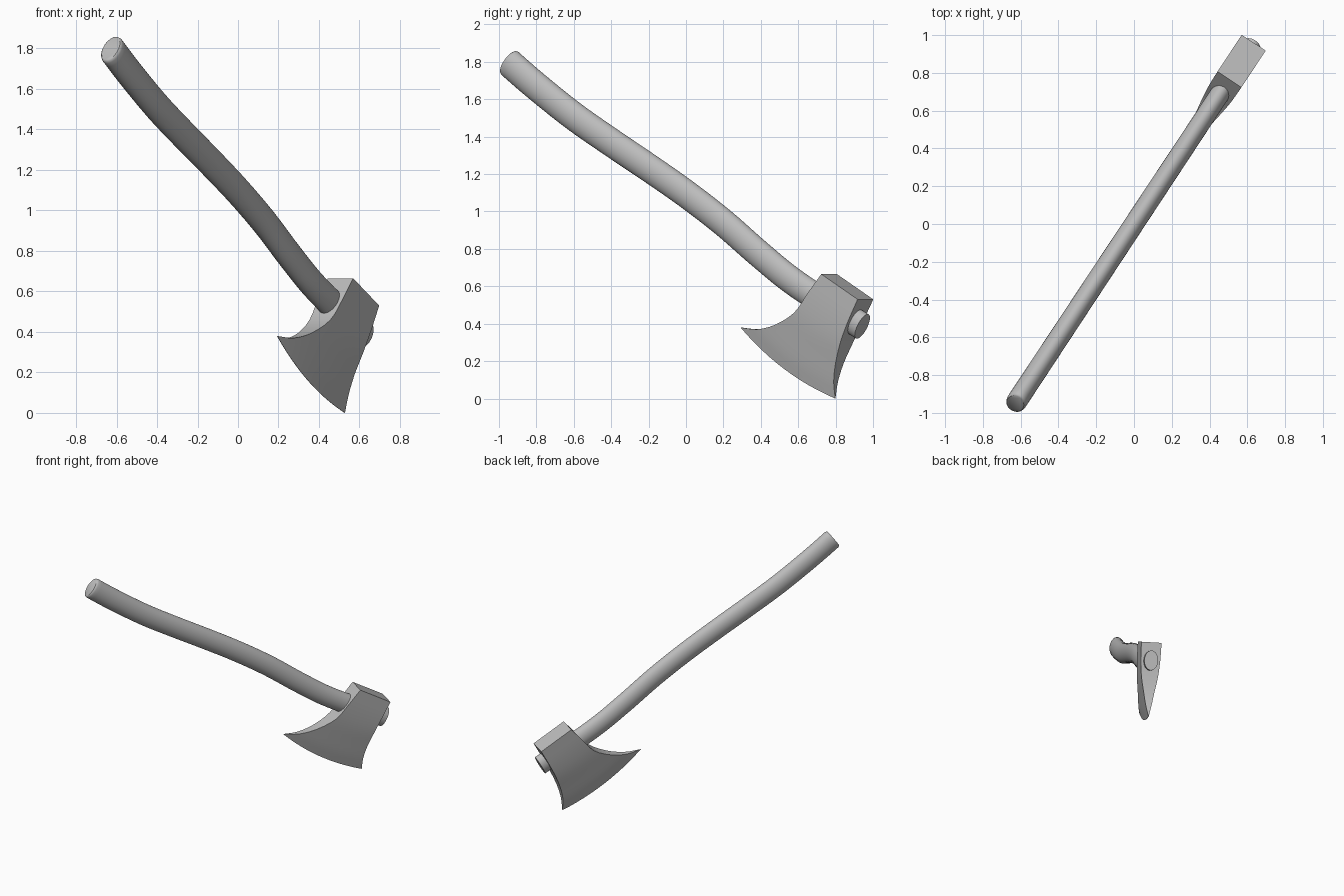
import bpy, bmesh, math
from mathutils import Vector, Matrix

cube = bpy.data.objects.get("Cube")
if cube:
    bpy.data.objects.remove(cube, do_unlink=True)

TURN = Matrix.Rotation(math.radians(56.55), 4, 'Z')

grey = bpy.data.materials.new("plain grey")
grey.use_nodes = True
grey.diffuse_color = (0.5, 0.5, 0.5, 1)
grey.node_tree.nodes["Principled BSDF"].inputs["Base Color"].default_value = (0.5, 0.5, 0.5, 1)


def spline(points, steps):
    """Smooth curve through the points (Catmull-Rom)."""
    pts = [Vector(p) for p in points]
    pts = [2 * pts[0] - pts[1]] + pts + [2 * pts[-1] - pts[-2]]
    out = []
    for a, b, c, d in zip(pts, pts[1:], pts[2:], pts[3:]):
        for i in range(steps):
            s = i / steps
            out.append(0.5 * (2 * b + (c - a) * s + (2 * a - 5 * b + 4 * c - d) * s ** 2
                              + (3 * b - a - 3 * c + d) * s ** 3))
    return out + [pts[-2]]


def loft(name, rings, angle):
    """Skin closed rings and cap both ends."""
    bm = bmesh.new()
    loops = [[bm.verts.new(p) for p in ring] for ring in rings]
    n = len(loops[0])
    for a, b in zip(loops, loops[1:]):
        for i in range(n):
            j = (i + 1) % n
            bm.faces.new((a[i], a[j], b[j], b[i]))
    bm.faces.new(loops[0])
    bm.faces.new(loops[-1])
    bmesh.ops.recalc_face_normals(bm, faces=bm.faces)
    bm.transform(TURN)
    mesh = bpy.data.meshes.new(name)
    bm.to_mesh(mesh)
    bm.free()
    mesh.materials.append(grey)
    obj = bpy.data.objects.new(name, mesh)
    bpy.context.collection.objects.link(obj)
    bpy.ops.object.select_all(action='DESELECT')
    obj.select_set(True)
    bpy.context.view_layer.objects.active = obj
    bpy.ops.object.shade_smooth_by_angle(angle=math.radians(angle))
    return obj


# Handle: oval section swept along a gently wavy centre line, through the head
path = spline([(-1.14, 0, 1.80), (-0.96, 0, 1.67), (-0.72, 0, 1.51), (-0.48, 0, 1.37),
               (-0.24, 0, 1.235), (0, 0, 1.095), (0.24, 0, 0.94), (0.48, 0, 0.765),
               (0.72, 0, 0.605), (1.13, 0, 0.385)], 5)
SIDES = 32


def oval(centre, tangent, scale):
    up = Vector((-tangent.z, 0, tangent.x))
    ring = []
    for i in range(SIDES):
        a = math.tau * i / SIDES
        ring.append(centre + scale * (0.079 * math.cos(a) * up
                                      + Vector((0, 0.055 * math.sin(a), 0))))
    return ring


rings = []
last = len(path) - 1
for i, p in enumerate(path):
    tangent = (path[min(i + 1, last)] - path[max(i - 1, 0)]).normalized()
    if i == 0:  # softened butt end
        rings += [oval(p, tangent, 0.86), oval(p + 0.005 * tangent, tangent, 0.95),
                  oval(p + 0.016 * tangent, tangent, 1)]
    else:
        rings.append(oval(p, tangent, 1 - 0.06 * i / last))
loft("handle", rings, 40)

# Axe head: rows from the flat top down to the curved cutting edge
front = spline([(0.917, 0, 0.665), (0.825, 0, 0.56), (0.735, 0, 0.46),
                (0.60, 0, 0.395), (0.47, 0, 0.37), (0.35, 0, 0.38)], 3)
back = spline([(1.15, 0, 0.53), (1.085, 0, 0.41), (1.03, 0, 0.30),
               (0.985, 0, 0.19), (0.96, 0, 0.09), (0.957, 0, 0)], 3)
half = spline([(0.076, 0), (0.073, 0), (0.062, 0), (0.040, 0), (0.021, 0), (0.001, 0)], 3)
COLS = 12
rows = []
for i, (f, b, h) in enumerate(zip(front, back, half)):
    v = i / (len(front) - 1)
    across = (b - f).normalized()
    down = Vector((across.z, 0, -across.x))
    line = []
    for k in range(COLS + 1):
        u = k / COLS
        line.append(f.lerp(b, u) + down * 0.04 * v * v * 4 * u * (1 - u))
    side = Vector((0, h.x, 0))
    rows.append([p + side for p in line] + [p - side for p in reversed(line)])
loft("axe_head", rows, 35)
